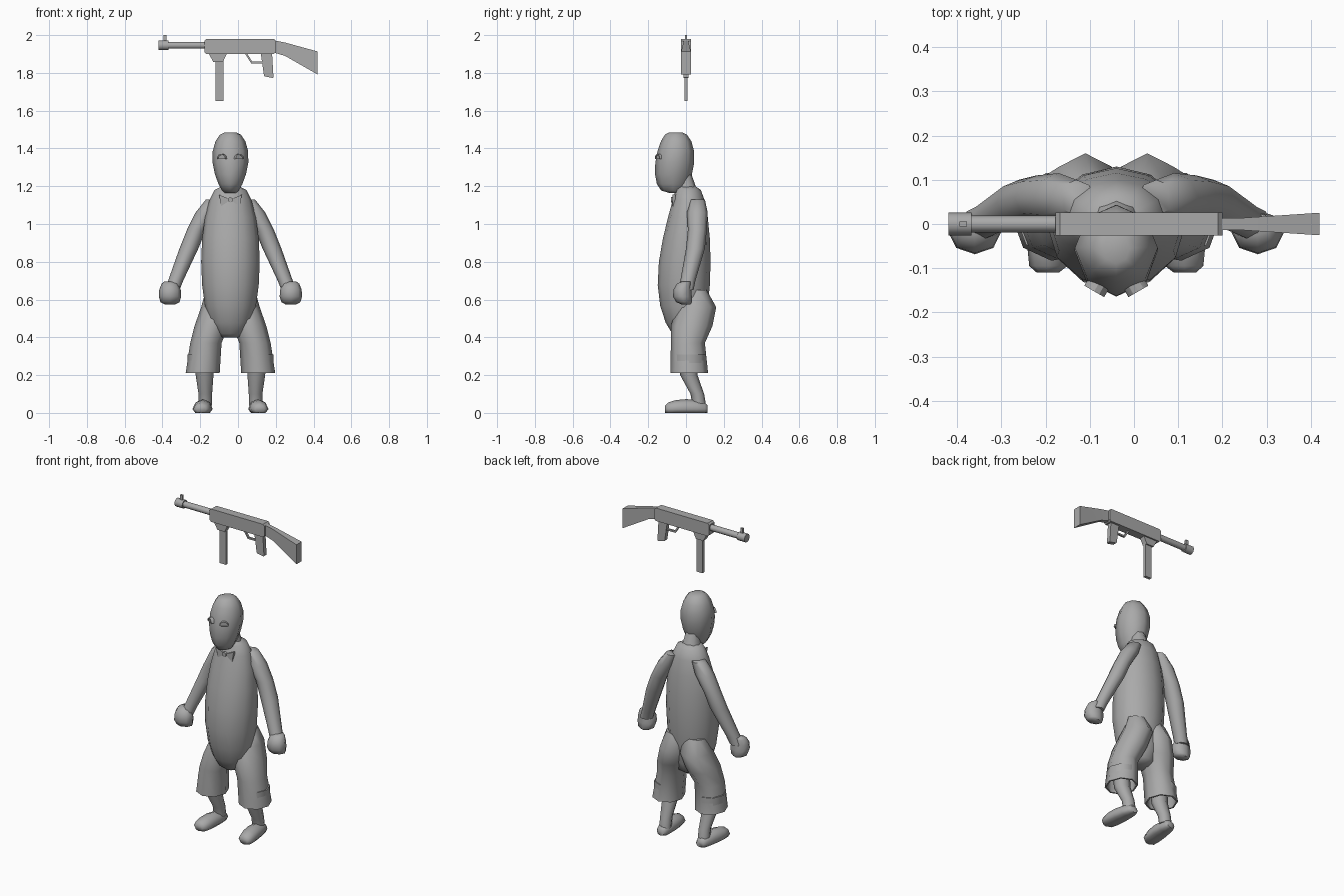
import bpy, bmesh, math
from mathutils import Vector

if "Cube" in bpy.data.objects:
    bpy.data.objects.remove(bpy.data.objects["Cube"])

colour = [0.4] * 3 + [1]
grey = bpy.data.materials.new("plain grey")
grey.use_nodes = True
grey.diffuse_color = colour
grey.node_tree.nodes["Principled BSDF"].inputs["Base Color"].default_value = colour

MIDDLE = -0.04  # centre line of the figure
PLANES = {"x": (1, 2), "y": (0, 2), "z": (0, 1)}


def finish(name, bm, angle):
    """Turn the working mesh into a shaded object."""
    bmesh.ops.recalc_face_normals(bm, faces=bm.faces)
    mesh = bpy.data.meshes.new(name)
    bm.to_mesh(mesh)
    bm.free()
    mesh.materials.append(grey)
    part = bpy.data.objects.new(name, mesh)
    bpy.context.collection.objects.link(part)
    bpy.ops.object.select_all(action="DESELECT")
    part.select_set(True)
    bpy.context.view_layer.objects.active = part
    bpy.ops.object.shade_smooth_by_angle(angle=math.radians(angle))
    return part


def loft(name, rings, axis="z", sides=8, turn=0.0, angle=60):
    """Skin rings of (x, y, z, half width, half depth); nothing dips below ground."""
    bm = bmesh.new()
    across, along = PLANES[axis]
    loops = []
    for x, y, z, width, depth in rings:
        loop = []
        for side in range(sides):
            theta = 2 * math.pi * (side + turn) / sides
            point = Vector((x, y, z))
            point[across] += width * math.cos(theta)
            point[along] += depth * math.sin(theta)
            point.z = max(point.z, 0)
            loop.append(bm.verts.new(point))
        loops.append(loop)
    for low, high in zip(loops, loops[1:]):
        for side in range(sides):
            after = (side + 1) % sides
            bm.faces.new((low[side], low[after], high[after], high[side]))
    bm.faces.new(loops[0])
    bm.faces.new(loops[-1])
    return finish(name, bm, angle)


def plate(name, outline, half, y, bevel=0.0):
    """Outline of (x, z) points given thickness across y."""
    bm = bmesh.new()
    face = bm.faces.new([bm.verts.new((x, y - half, z)) for x, z in outline])
    extruded = bmesh.ops.extrude_face_region(bm, geom=[face])["geom"]
    for vert in extruded:
        if isinstance(vert, bmesh.types.BMVert):
            vert.co.y += 2 * half
    if bevel:
        edges = [e for e in bm.edges if e.verts[0].co.y != e.verts[1].co.y]
        bmesh.ops.bevel(bm, geom=edges, offset=bevel, segments=1, affect="EDGES")
    return finish(name, bm, 30)


def box(name, left, right, bottom, top, half, bevel=0.0):
    corners = [(left, bottom), (right, bottom), (right, top), (left, top)]
    return plate(name, corners, half, 0, bevel)


def swell(t, skew=1.0, power=0.5):
    """Rounded bulge rising from zero and falling back over t from 0 to 1."""
    return max(math.sin(math.pi * t ** skew), 0) ** power


def steps(count):
    """Fractions from 0 to 1, closer together at the ends."""
    return [(1 - math.cos(math.pi * i / count)) / 2 for i in range(count + 1)]


def upright(name, bottom, top, count, sides, width, front, back):
    """Centred body part whose width, front and back follow rules of height."""
    rings = []
    for t in steps(count):
        near, far = front(t), back(t)
        rings.append((MIDDLE, (near + far) / 2, bottom + (top - bottom) * t,
                      width(t), (far - near) / 2))
    return loft(name, rings, sides=sides)


# Head, neck and torso
upright("head", 1.165, 1.485, 8, 8,
        width=lambda t: 0.03 + 0.066 * swell(t, 1.3),
        front=lambda t: -0.09 - 0.075 * swell(t, 0.7),
        back=lambda t: -0.02 + 0.065 * swell(t, 1.3))
upright("neck", 1.12, 1.26, 2, 8,
        width=lambda t: 0.07 - 0.03 * t,
        front=lambda t: -0.04 - 0.02 * t,
        back=lambda t: 0.08 - 0.05 * t)
upright("torso", 0.4, 1.2, 10, 12,
        width=lambda t: 0.045 + 0.11 * swell(t, power=0.4),
        front=lambda t: -0.05 - 0.1 * swell(t, 0.7, 1),
        back=lambda t: 0.05 + 0.08 * swell(t, power=0.4))


def build_side(side, sign):
    """Arm, leg, eye and bow wing of one side; x is measured from the centre line."""
    def limb(part, rings, axis="z"):
        mirrored = [(MIDDLE + sign * x, *rest) for x, *rest in rings]
        return loft(side + "_" + part, mirrored, axis)

    # Arm bent at the elbow, ending in a ball fist
    arm_path = [(0.09, 0.06, 1.13, 0.04), (0.13, 0.06, 1.06, 0.055), (0.18, 0.06, 0.97, 0.05),
                (0.22, 0.05, 0.87, 0.05), (0.29, 0.01, 0.7, 0.04), (0.31, 0, 0.65, 0.04)]
    limb("arm", [(*spot, radius, radius) for *spot, radius in arm_path])
    limb("fist", [(0.32, -0.02 * swell(t), 0.575 + 0.12 * t,
                   0.03 + 0.03 * swell(t, 0.8), 0.025 + 0.025 * swell(t, 0.8))
                  for t in steps(5)])

    # Flared shorts leg; the last rings turn inward as a hollow hem
    shorts = [(0.06, 0.06, 0.65, 0.07, 0.05), (0.07, 0.055, 0.56, 0.085, 0.105),
              (0.1, 0.03, 0.46, 0.09, 0.11), (0.13, 0.01, 0.37, 0.083, 0.09),
              (0.147, 0.017, 0.21, 0.09, 0.1)]
    x, y, z, width, depth = shorts[-1]
    hollow = [(x, y, z + rise, width * 0.9, depth * 0.9) for rise in (0, 0.1)]
    limb("shorts_leg", shorts + hollow)

    # Bare shin and foot, toes turned out
    limb("shin", [(0.14, 0, 0.33, 0.05, 0.05), (0.137, 0.015, 0.2, 0.047, 0.046),
                  (0.133, 0.06, 0.1, 0.036, 0.036), (0.133, 0.07, 0.04, 0.036, 0.036)])
    limb("foot", [(0.155 - 0.02 * t, 0.225 * t - 0.11, 0.02,
                   0.025 + 0.027 * swell(t, 0.7), 0.02 + 0.033 * swell(t))
                  for t in steps(6)], axis="y")

    # Round eye with a raised rim, angled outward
    eye = loft(side + "_eye", [(0, y, 0, radius, radius) for y, radius in
               ((0.02, 0.026), (-0.012, 0.026), (-0.012, 0.02), (-0.007, 0.02))],
               axis="y", sides=12, angle=30)
    eye.location = (MIDDLE + sign * 0.044, -0.142, 1.345)
    eye.rotation_euler.z = sign * math.radians(30)

    # Bow wing
    wing = [(0, 1.13), (0.06, 1.155), (0.05, 1.095), (0.025, 1.11)]
    plate(side + "_bow_wing", [(MIDDLE + sign * x, z) for x, z in wing], 0.008, -0.064)


build_side("right", -1)
build_side("left", 1)
loft("bow_knot", [(MIDDLE, y, 1.128, 0.013, 0.014) for y in (-0.08, -0.04)], axis="y")


def tube(name, start, end, radius):
    loft(name, [(x, 0, 1.946, radius, radius) for x in (start, end)], "x", 10, angle=40)


# Firearm floating over the head
box("receiver", -0.177, 0.2, 1.9, 1.98, half=0.026, bevel=0.01)
tube("barrel", -0.38, -0.17, 0.019)
tube("muzzle", -0.42, -0.367, 0.026)
box("front_sight", -0.395, -0.378, 1.96, 2, half=0.006)
loft("stock", [(0.19, 0, 1.94, 0.018, 0.046), (0.25, 0, 1.925, 0.02, 0.05),
               (0.42, 0, 1.853, 0.036, 0.086)], "x", 4, turn=0.5, angle=30)
box("magazine", -0.12, -0.077, 1.65, 1.88, half=0.009)
plate("magazine_well", [(-0.16, 1.91), (-0.055, 1.91), (-0.08, 1.857), (-0.13, 1.857)], 0.017, 0)
plate("grip", [(0.12, 1.91), (0.18, 1.91), (0.188, 1.772), (0.138, 1.782)], 0.013, 0, 0.004)
plate("trigger_guard", [(0.035, 1.905), (0.07, 1.85), (0.13, 1.85), (0.13, 1.86),
                        (0.075, 1.86), (0.047, 1.905)], 0.006, 0)
